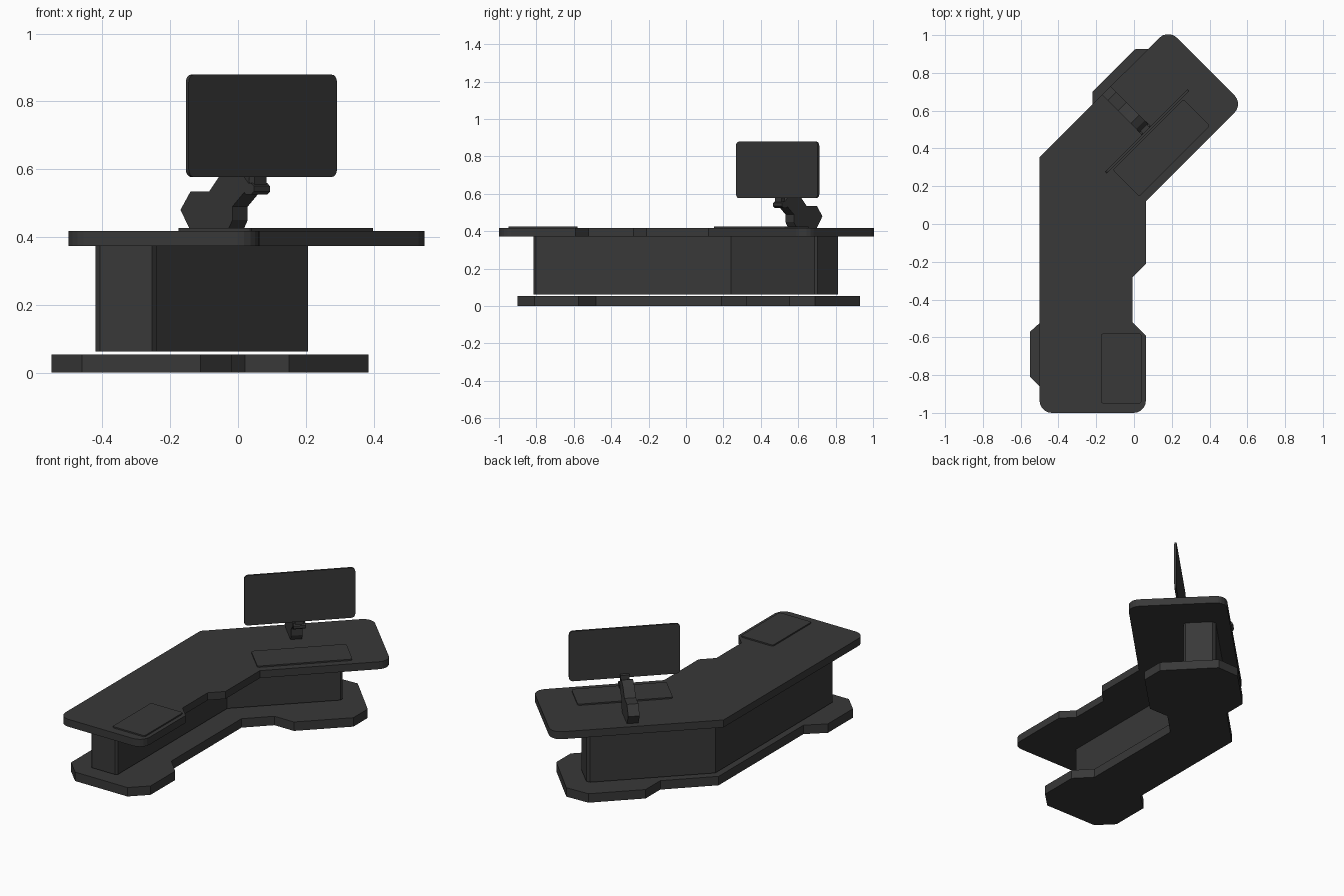
import bpy, bmesh
from math import sqrt
from mathutils import Vector, Matrix

if "Cube" in bpy.data.objects:
    bpy.data.objects.remove(bpy.data.objects["Cube"])

mat = bpy.data.materials.new("dark_grey")
mat.diffuse_color = (0.04, 0.04, 0.04, 1)
mat.use_nodes = True
mat.node_tree.nodes["Principled BSDF"].inputs["Base Color"].default_value = mat.diffuse_color

# Local frame of the angled wing: S towards the sitter, W along the wing
S = Vector((1, -1, 0)) / sqrt(2)
W = Vector((1, 1, 0)) / sqrt(2)
Z = Vector((0, 0, 1))


def rounded(pts, radii, steps):
    """Replace chosen right-angle corners {index: radius} by arcs."""
    out = []
    for i, p in enumerate(pts):
        p = Vector(p)
        r = radii.get(i, 0)
        if not r:
            out.append(p)
            continue
        a = (Vector(pts[i - 1]) - p).normalized()
        b = (Vector(pts[(i + 1) % len(pts)]) - p).normalized()
        c = p + (a + b) * r
        out += [c + (-b).slerp(-a, k / steps) * r for k in range(steps + 1)]
    return out


def prism(name, pts, lo, hi, radii=None, steps=5, matrix=None):
    """Extrude a closed profile from lo to hi along its normal."""
    bm = bmesh.new()
    vs = [bm.verts.new((p[0], p[1], lo)) for p in rounded(pts, radii or {}, steps)]
    face = bm.faces.new(vs)
    ext = bmesh.ops.extrude_face_region(bm, geom=[face], use_keep_orig=True)
    top = [g for g in ext["geom"] if isinstance(g, bmesh.types.BMVert)]
    bmesh.ops.translate(bm, verts=top, vec=(0, 0, hi - lo))
    if matrix:
        bm.transform(matrix)
    bmesh.ops.recalc_face_normals(bm, faces=bm.faces)
    me = bpy.data.meshes.new(name)
    bm.to_mesh(me)
    bm.free()
    me.materials.append(mat)
    ob = bpy.data.objects.new(name, me)
    bpy.context.collection.objects.link(ob)
    return ob


def rect(w, h):
    return [(-w/2, -h/2), (w/2, -h/2), (w/2, h/2), (-w/2, h/2)]


def frame(x_axis, y_axis, origin):
    m = Matrix((x_axis, y_axis, x_axis.cross(y_axis))).transposed().to_4x4()
    m.translation = origin
    return m


# Base plate with a wide chamfered foot on each wing
prism("base_plate", [
    (-0.46, -0.90), (-0.11, -0.90), (-0.018, -0.81), (-0.018, -0.575), (-0.11, -0.48),
    (-0.11, 0.19), (0.02, 0.32), (0.15, 0.32), (0.385, 0.553), (0.385, 0.69),
    (0.15, 0.93), (0.005, 0.925), (-0.22, 0.70), (-0.22, 0.56), (-0.45, 0.33),
    (-0.45, -0.48), (-0.55, -0.57), (-0.55, -0.81)], 0, 0.054)

# Pedestal following the bend
prism("pedestal", [
    (-0.42, -0.815), (-0.24, -0.815), (-0.24, 0.24), (0.216, 0.695),
    (0.086, 0.825), (-0.42, 0.319)], 0.062, 0.373,
    {0: 0.013, 1: 0.013, 3: 0.013, 4: 0.018}, 1)

# Worktop with rounded ends and a shallow notch
prism("worktop", [
    (-0.50, -1.0), (0.063, -1.0), (0.063, -0.59), (-0.007, -0.52), (-0.007, -0.28),
    (0.063, -0.21), (0.063, 0.119), (0.578, 0.635), (0.181, 1.032), (-0.50, 0.355)],
    0.373, 0.418, {0: 0.065, 1: 0.065, 7: 0.065, 8: 0.065})

# Writing pads, one per wing
r4 = {i: 0.012 for i in range(4)}
prism("side_pad", rect(0.215, 0.37), 0.418, 0.426, r4, 3,
      Matrix.Translation((-0.068, -0.765, 0)))
prism("keyboard_pad", rect(0.53, 0.20), 0.418, 0.426, r4, 3,
      frame(W, -S, Vector((0.145, 0.403, 0))))

# Monitor panel
prism("monitor", rect(0.618, 0.302), -0.006, 0.006, {i: 0.022 for i in range(4)}, 4,
      frame(W, Z, Vector((0.069, 0.49, 0.728))))

# Monitor arm: side profile (s, z) measured from the panel centre line
arm = [(-0.147, 0.48), (-0.117, 0.535), (-0.062, 0.535), (-0.03, 0.583),
       (0.005, 0.603), (0.035, 0.585), (0.06, 0.55), (0.052, 0.545), (0.006, 0.49),
       (0.006, 0.45), (-0.008, 0.418), (-0.117, 0.418)]
prism("monitor_arm", [((x - 0.07) * sqrt(2), z) for x, z in arm], -0.032, 0.032,
      matrix=frame(S, Z, Vector((0.07, 0.49, 0))))

# Swivel head under the panel and the bracket that joins it
oct_pts = [(-0.022, -0.008), (-0.01, -0.017), (0.01, -0.017), (0.022, -0.008),
           (0.022, 0.008), (0.01, 0.017), (-0.01, 0.017), (-0.022, 0.008)]
prism("swivel_head", oct_pts, -0.034, 0.034,
      matrix=frame(S, Z, Vector((0.055, 0.505, 0.542))))
prism("panel_bracket", rect(0.022, 0.05), 0.55, 0.60,
      matrix=frame(S, W, Vector((0.058, 0.502, 0))))
